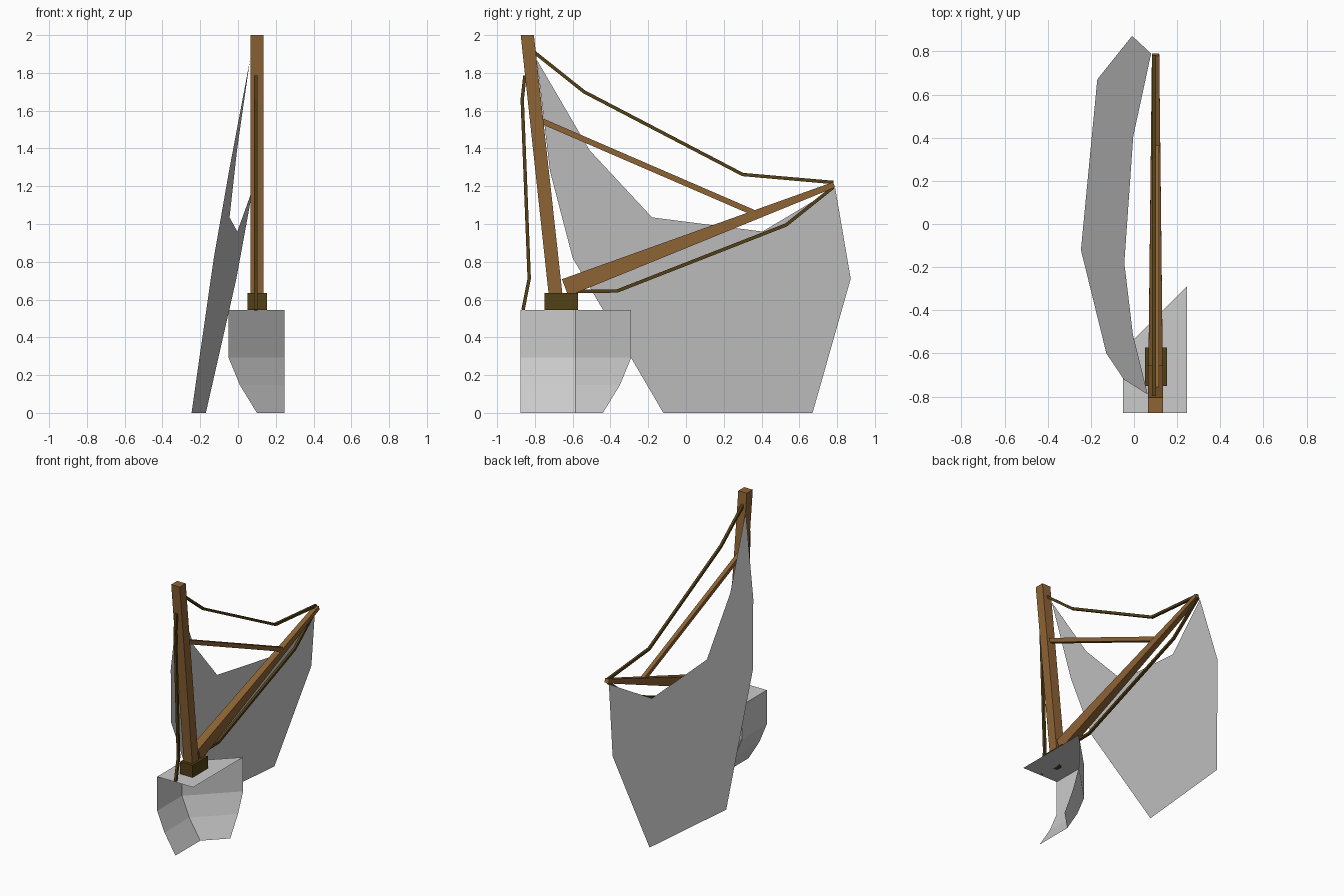
import bpy
from mathutils import Vector

if "Cube" in bpy.data.objects:
    bpy.data.objects.remove(bpy.data.objects["Cube"])

X = 0.1  # spars and ropes lie in this plane


def material(name, color):
    m = bpy.data.materials.new(name)
    m.diffuse_color = (*color, 1)
    m.use_nodes = True
    m.node_tree.nodes["Principled BSDF"].inputs["Base Color"].default_value = m.diffuse_color
    return m


WOOD = material("wood", (0.27, 0.125, 0.035))
DARK = material("dark_wood", (0.085, 0.05, 0.008))


def make(name, verts, faces, mat=None):
    me = bpy.data.meshes.new(name)
    me.from_pydata([tuple(v) for v in verts], [], faces)
    me.update()
    ob = bpy.data.objects.new(name, me)
    bpy.context.collection.objects.link(ob)
    if mat:
        me.materials.append(mat)
    return ob


def loft(name, rings, mat):
    """Skin a list of four-cornered rings and cap both ends."""
    verts = [v for r in rings for v in r]
    faces = [(0, 1, 2, 3), tuple(len(verts) - 1 - i for i in range(4))]
    for k in range(0, len(verts) - 4, 4):
        for i in range(4):
            j = (i + 1) % 4
            faces.append((k + i, k + 4 + i, k + 4 + j, k + j))
    return make(name, verts, faces, mat)


def level_ring(x0, x1, y0, y1, z):
    return [(x0, y0, z), (x1, y0, z), (x1, y1, z), (x0, y1, z)]


def beam(name, path, sizes, mat, x=X):
    """Four-sided bar along (y, z) points; sizes are (width, height) per point."""
    pts = [Vector((x, y, z)) for y, z in path]
    rings = []
    for i, p in enumerate(pts):
        t = (pts[min(i + 1, len(pts) - 1)] - pts[max(i - 1, 0)]).normalized()
        n = Vector((0, -t.z, t.y)) * sizes[i][1] / 2
        s = Vector((sizes[i][0] / 2, 0, 0))
        rings.append([p - s - n, p + s - n, p + s + n, p - s + n])
    return loft(name, rings, mat)


# Mast, leaning, with level ends
loft("mast", [level_ring(0.065, 0.135, -0.728, -0.655, 0.635),
              level_ring(0.065, 0.135, -0.875, -0.805, 2.0)], WOOD)

# Mast step block
loft("mast_step", [level_ring(0.05, 0.153, -0.75, -0.572, 0.545),
                   level_ring(0.05, 0.153, -0.75, -0.572, 0.635)], DARK)

# Tapered boom and the strut bracing it
beam("boom", [(-0.64, 0.663), (0.784, 1.208)], [(0.066, 0.096), (0.034, 0.03)], WOOD)
beam("strut", [(-0.77, 1.548), (0.37, 1.055)], [(0.03, 0.03)] * 2, WOOD)

# Ropes
ropes = {
    "upper_rope": [(-0.81, 1.915), (-0.54, 1.70), (0.30, 1.262), (0.78, 1.22)],
    "lower_rope": [(-0.60, 0.643), (-0.365, 0.645), (0.53, 0.995), (0.78, 1.195)],
    "back_rope": [(-0.853, 1.785), (-0.867, 1.66), (-0.83, 0.71), (-0.863, 0.545)],
}
for name, path in ropes.items():
    beam(name, path, [(0.018, 0.018)] * 4, DARK, 0.093)

# Sail: one flat torn outline on a slanted plane
outline = [(-0.79, 1.87), (-0.72, 1.28), (-0.60, 0.82), (-0.12, 0), (0.67, 0),
           (0.872, 0.71), (0.79, 1.19), (0.405, 0.96), (-0.18, 1.035), (-0.51, 1.39)]
make("sail", [(-0.2345 + 0.096 * y + 0.2 * z, y, z) for y, z in outline],
     [tuple(range(len(outline)))])

# Hull corner: deck over an open wall that bends once and tucks in below
FOLD, BACK, SIDE = -0.585, -0.875, 0.245
verts = []
for inner, z in [(-0.05, 0.545), (-0.05, 0.292), (0.01, 0.147), (0.10, 0)]:
    verts += [(inner, BACK, z), (inner, FOLD, z), (SIDE, FOLD + SIDE - inner, z)]
faces = [(k + i, k + i + 1, k + i + 4, k + i + 3) for k in (0, 3, 6) for i in (0, 1)]
verts.append((SIDE, BACK, 0.545))
faces.append((12, 2, 1, 0))
make("hull", verts, faces)
